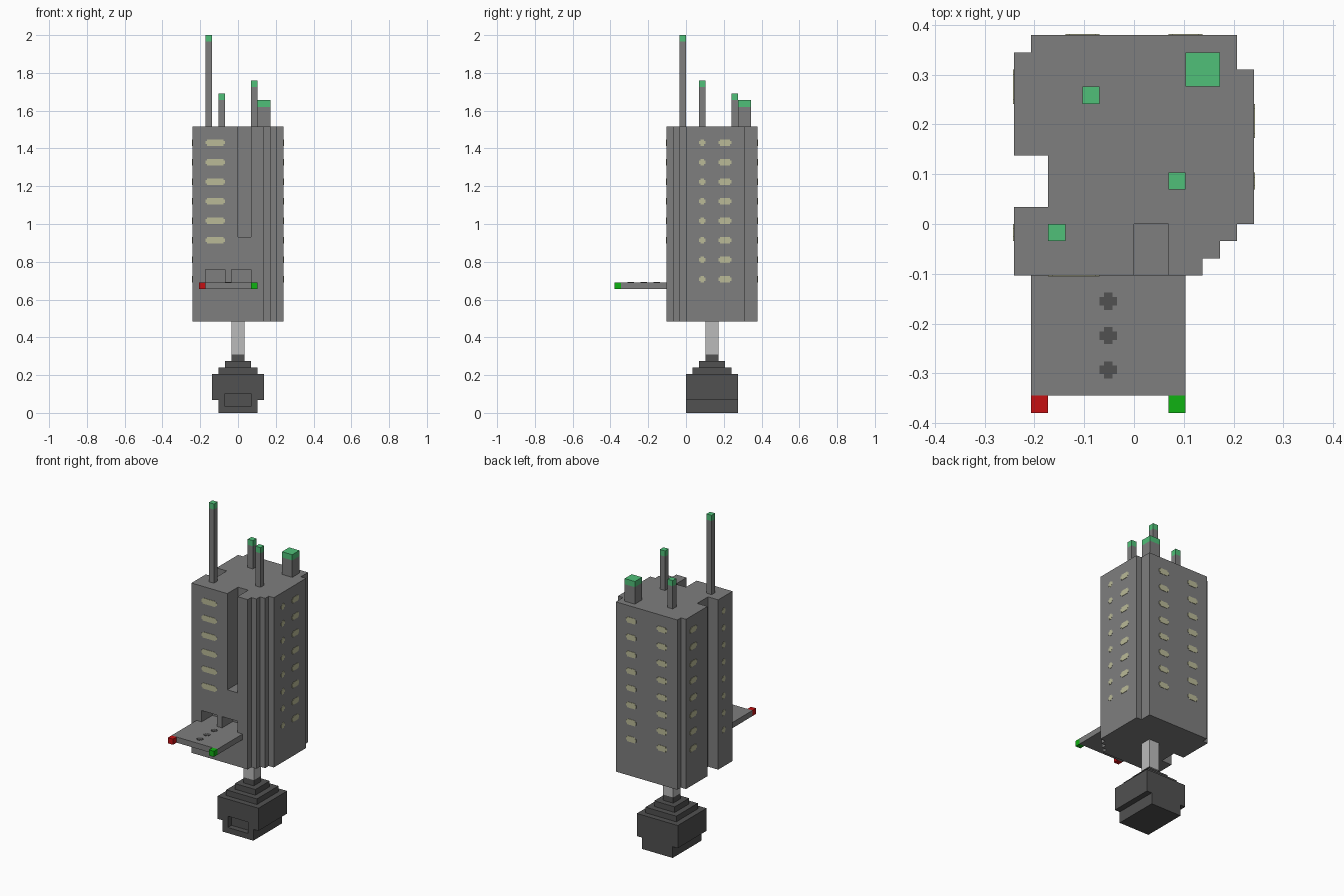
import bpy, bmesh
from mathutils import Vector

U = 2 / 58  # one block

cube = bpy.data.objects.get("Cube")
if cube:
    bpy.data.objects.remove(cube, do_unlink=True)


def material(name, rgb):
    m = bpy.data.materials.new(name)
    m.use_nodes = True
    m.diffuse_color = (*rgb, 1)
    m.node_tree.nodes["Principled BSDF"].inputs["Base Color"].default_value = (*rgb, 1)
    return m


GREY = material("wall_grey", (0.21, 0.21, 0.21))
DARK = material("dark_grey", (0.082, 0.082, 0.082))
PALE = material("pale_grey", (0.5, 0.5, 0.5))
WINDOW = material("window_cream", (0.49, 0.49, 0.31))
MINT = material("mint_green", (0.08, 0.53, 0.19))
RED = material("signal_red", (0.56, 0.005, 0.006))
GREEN = material("signal_green", (0.005, 0.45, 0.006))


def finish(name, bm, mat):
    bmesh.ops.recalc_face_normals(bm, faces=bm.faces)
    bmesh.ops.scale(bm, vec=(U, U, U), verts=bm.verts)
    mesh = bpy.data.meshes.new(name)
    bm.to_mesh(mesh)
    bm.free()
    mesh.materials.append(mat)
    ob = bpy.data.objects.new(name, mesh)
    bpy.context.collection.objects.link(ob)
    return ob


def extrude(bm, points, direction):
    face = bm.faces.new([bm.verts.new(p) for p in points])
    res = bmesh.ops.extrude_face_region(bm, geom=[face], use_keep_orig=True)
    verts = [g for g in res["geom"] if isinstance(g, bmesh.types.BMVert)]
    bmesh.ops.translate(bm, vec=direction, verts=verts)


def box(name, x, y, z, mat):
    bm = bmesh.new()
    corners = [(x[0], y[0]), (x[1], y[0]), (x[1], y[1]), (x[0], y[1])]
    extrude(bm, [(a, b, z[0]) for a, b in corners], (0, 0, z[1] - z[0]))
    return finish(name, bm, mat)


def carve(ob, x, y, z):
    cutter = box("cutter", x, y, z, GREY)
    cutter.hide_render = True
    mod = ob.modifiers.new("carve", "BOOLEAN")
    mod.operation, mod.solver, mod.object = "DIFFERENCE", "EXACT", cutter
    bpy.context.view_layer.objects.active = ob
    bpy.ops.object.modifier_apply(modifier=mod.name)
    bpy.data.objects.remove(cutter, do_unlink=True)


def plates(name, centres, width, across, up, mat):
    """Thin plates with stepped corners, raised along across x up."""
    across, up = Vector(across), Vector(up)
    normal = across.cross(up)
    w, h, n = width / 2, 0.5, 0.25
    outline = []
    for sx, sy in ((1, 1), (-1, 1), (-1, -1), (1, -1)):
        corner = [(w, h - n), (w - n, h - n), (w - n, h)]
        if sx * sy < 0:
            corner.reverse()
        outline += [(sx * a, sy * b) for a, b in corner]
    bm = bmesh.new()
    for c in centres:
        extrude(bm, [Vector(c) + across * a + up * b for a, b in outline], normal * 0.06)
    return finish(name, bm, mat)


# Tower body with stepped corners and a side groove
profile = [(4, -3), (4, -2), (5, -2), (5, -1), (6, -1), (6, 0), (7, 0), (7, 9), (6, 9),
           (6, 11), (-6, 11), (-6, 10), (-7, 10), (-7, 4), (-5, 4), (-5, 1), (-7, 1), (-7, -3)]
bm = bmesh.new()
extrude(bm, [(x, y, 14) for x, y in profile], (0, 0, 30))
tower = finish("tower_body", bm, GREY)

# Tall front slot and two doorways
carve(tower, (0, 2), (-4, 0), (27, 45))
for x in (-5, -1):
    carve(tower, (x, x + 3), (-4, 0), (20, 22))

# Window columns on each wall
rows = [20.5 + 3 * i for i in range(8)]
UP = (0, 0, 1)
plates("front_windows", [(-3.5, -3, z) for z in rows[2:]], 3, (1, 0, 0), UP, WINDOW)
plates("left_wide_windows", [(7, 6, z) for z in rows], 2, (0, 1, 0), UP, WINDOW)
plates("left_small_windows", [(7, 2.5, z) for z in rows], 1, (0, 1, 0), UP, WINDOW)
plates("back_windows", [(x, 11, z) for x in (-3, 3) for z in rows], 2, (-1, 0, 0), UP, WINDOW)
plates("right_wide_windows", [(-7, 8, z) for z in rows], 2, (0, -1, 0), UP, WINDOW)
plates("right_small_windows", [(-7, -0.5, z) for z in rows], 1, (0, -1, 0), UP, WINDOW)

# Landing deck with corner signal lights and floor markers
box("landing_deck", (-6, 3), (-10, -3), (19, 20), GREY)
box("red_signal_light", (-6, -5), (-11, -10), (19, 20), RED)
box("green_signal_light", (2, 3), (-11, -10), (19, 20), GREEN)
plates("deck_markers", [(-1.5, y, 20) for y in (-4.5, -6.5, -8.5)], 1,
       (1, 0, 0), (0, 1, 0), DARK)

# Roof antennas with coloured tips
for name, x, y, size, top in (("tall", -5, -1, 1, 58), ("short", -3, 7, 1, 49),
                              ("middle", 2, 2, 1, 51), ("wide", 3, 8, 2, 48)):
    xs, ys = (x, x + size), (y, y + size)
    box(name + "_antenna", xs, ys, (44, top - 1), GREY)
    box(name + "_antenna_tip", xs, ys, (top - 1, top), MINT)

# Stem and stepped cap
box("stem", (-1, 1), (3, 5), (9, 14), PALE)
for i, name in enumerate(("cap_collar", "cap_upper_step", "cap_lower_step")):
    r = i + 1
    box(name, (-r, r), (4 - r, 4 + r), (8 - i, 9 - i), DARK)

# Engine pod with narrower foot and front recess
bm = bmesh.new()
pod = [(3, 0), (3, 2), (4, 2), (4, 6), (-4, 6), (-4, 2), (-3, 2), (-3, 0)]
extrude(bm, [(x, 0, z) for x, z in pod], (0, 8, 0))
engine = finish("engine_pod", bm, DARK)
carve(engine, (-2, 2), (-1, 1), (1, 3))
